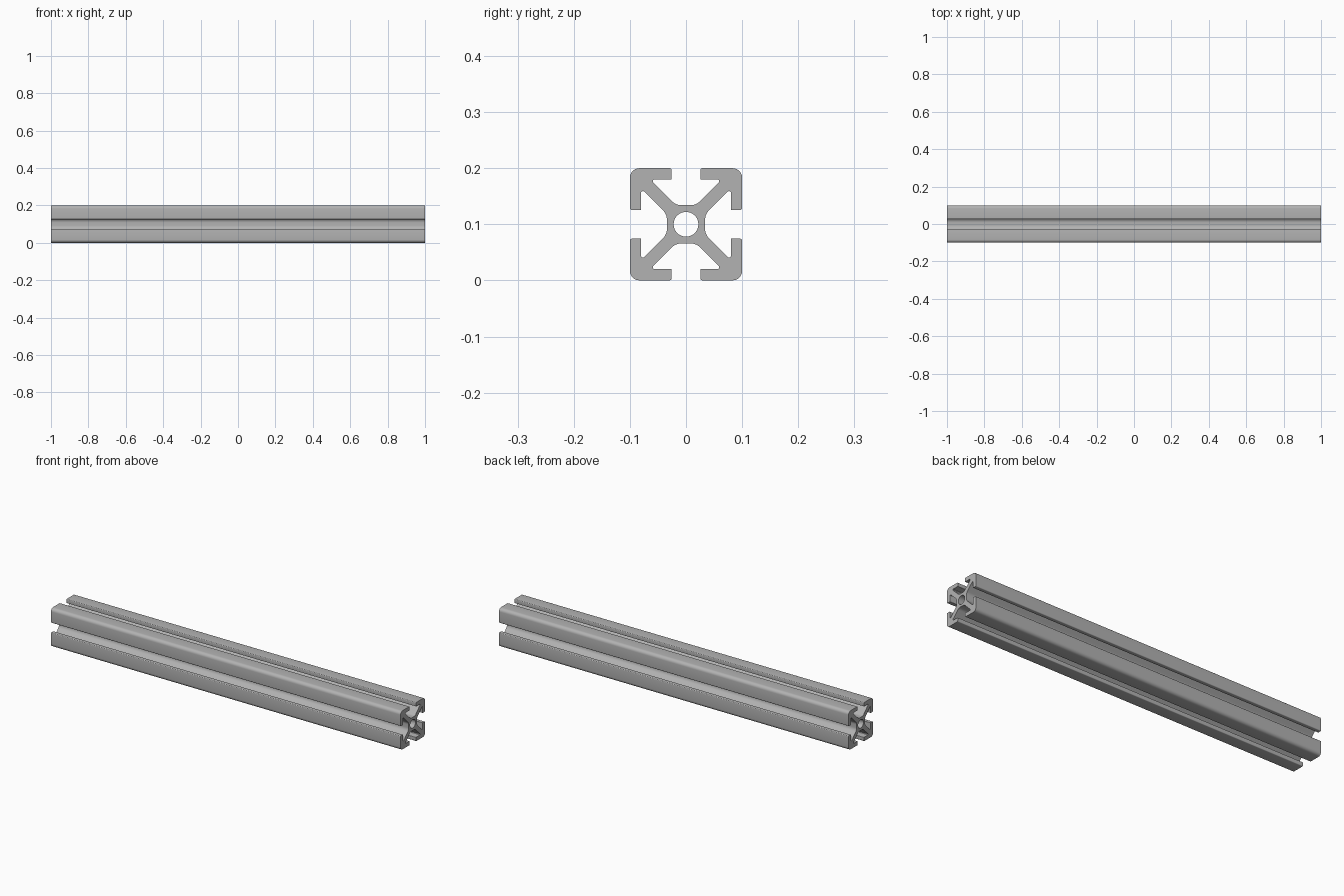
import bpy, bmesh, math
from mathutils import Vector, Matrix

cube = bpy.data.objects.get("Cube")
if cube:
    bpy.data.objects.remove(cube)

LENGTH, HALF = 2.0, 0.1

# One slotted side of the section: (across, outward, corner radius)
half_slot = [
    (-0.0255, HALF, 0.004),    # lip edge
    (-0.0255, 0.08, 0.001),    # lip underside
    (-0.059, 0.08, 0.003),     # slot shoulder
    (-0.059, 0.075, 0.003),    # start of diagonal web
    (-0.018, 0.034, 0.0245),   # web meets core
]
side = [(-HALF, HALF, 0.017)] + half_slot
side += [(-x, z, r) for x, z, r in reversed(half_slot)]


def fillet(prev, corner, nxt, radius, steps=6):
    """Points of a circular arc that rounds one corner."""
    a, b = (prev - corner).normalized(), (nxt - corner).normalized()
    half = a.angle(b) / 2
    centre = corner + (a + b).normalized() * radius / math.sin(half)
    start = corner + a * radius / math.tan(half) - centre
    end = corner + b * radius / math.tan(half) - centre
    sweep = start.angle_signed(end)
    return [centre + Matrix.Rotation(-sweep * i / steps, 2) @ start
            for i in range(steps + 1)]


# Repeat the side around the four faces and round every corner
corners = []
for quarter in range(4):
    turn = Matrix.Rotation(-quarter * math.pi / 2, 2)
    corners += [(turn @ Vector((x, z)), r) for x, z, r in side]
outline = []
for i, (point, radius) in enumerate(corners):
    following = corners[(i + 1) % len(corners)][0]
    outline += fillet(corners[i - 1][0], point, following, radius)

# Central bore
bore = [Vector((math.cos(a), math.sin(a))) * 0.022
        for a in (math.tau * i / 48 for i in range(48))]

# Fill the section and extrude it along the bar
bm = bmesh.new()
edges = []
for loop in (outline, bore):
    verts = [bm.verts.new((-LENGTH / 2, p.x, p.y + HALF)) for p in loop]
    edges += [bm.edges.new((verts[i - 1], verts[i])) for i in range(len(verts))]
bmesh.ops.triangle_fill(bm, use_beauty=True, edges=edges)
grown = bmesh.ops.extrude_face_region(bm, geom=bm.faces[:], use_keep_orig=True)
moved = [g for g in grown["geom"] if isinstance(g, bmesh.types.BMVert)]
bmesh.ops.translate(bm, verts=moved, vec=(LENGTH, 0, 0))
bmesh.ops.recalc_face_normals(bm, faces=bm.faces[:])
mesh = bpy.data.meshes.new("slotted_bar")
bm.to_mesh(mesh)
bm.free()

# Plain aluminium grey
grey = bpy.data.materials.new("aluminium_grey")
grey.use_nodes = True
grey.diffuse_color = (0.45, 0.45, 0.45, 1)
grey.node_tree.nodes["Principled BSDF"].inputs["Base Color"].default_value = grey.diffuse_color
mesh.materials.append(grey)

bar = bpy.data.objects.new("slotted_bar", mesh)
bpy.context.collection.objects.link(bar)
bpy.context.view_layer.objects.active = bar
bar.select_set(True)
bpy.ops.object.shade_smooth_by_angle(angle=math.radians(30))
